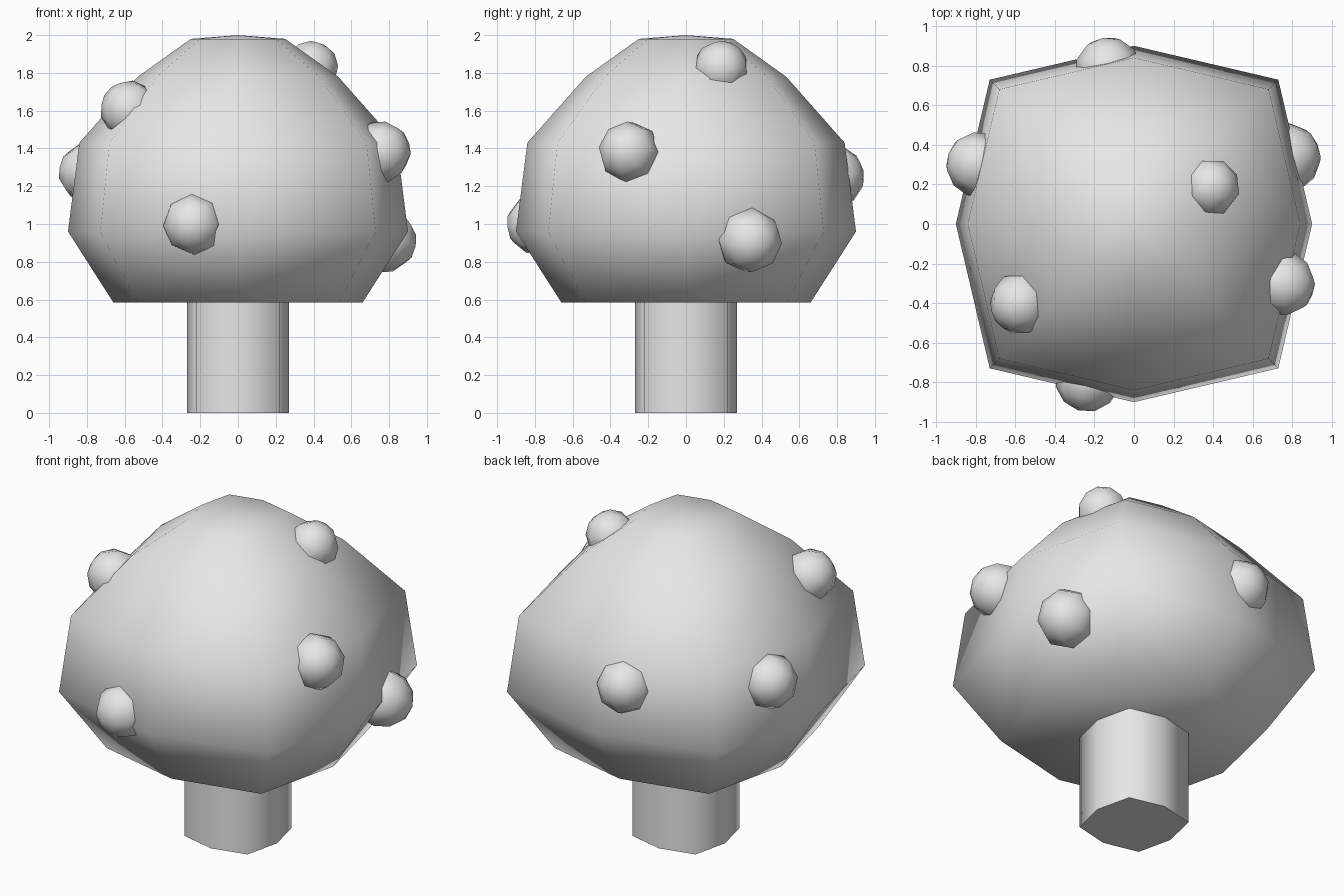
import bpy
import bmesh
from math import radians
from mathutils import Vector

cube = bpy.data.objects.get("Cube")
if cube:
    bpy.data.objects.remove(cube, do_unlink=True)

grey = bpy.data.materials.new("plain_grey")
grey.use_nodes = True
grey.diffuse_color = (0.8, 0.8, 0.8, 1)
grey.node_tree.nodes["Principled BSDF"].inputs["Base Color"].default_value = (0.8, 0.8, 0.8, 1)

# Rounded-square octagon shared by cap and stem
CORNER = 0.81
OCTAGON = [(1, 0), (CORNER, CORNER), (0, 1), (-CORNER, CORNER),
           (-1, 0), (-CORNER, -CORNER), (0, -1), (CORNER, -CORNER)]


def finish(bm, name, smooth=True):
    bmesh.ops.recalc_face_normals(bm, faces=bm.faces)
    for face in bm.faces:
        face.smooth = smooth
    mesh = bpy.data.meshes.new(name)
    bm.to_mesh(mesh)
    bm.free()
    mesh.materials.append(grey)
    obj = bpy.data.objects.new(name, mesh)
    bpy.context.collection.objects.link(obj)
    return obj


def loft(name, profile, tip=None):
    """Stack scaled octagons given as (radius, height); close with a tip or a flat lid."""
    bm = bmesh.new()
    rings = [[bm.verts.new((r * x, r * y, z)) for x, y in OCTAGON] for r, z in profile]
    count = len(OCTAGON)
    for low, high in zip(rings, rings[1:]):
        for i in range(count):
            j = (i + 1) % count
            bm.faces.new((low[i], low[j], high[j], high[i]))
    bm.faces.new(rings[0][::-1])
    if tip is None:
        bm.faces.new(rings[-1])
    else:
        point = bm.verts.new((0, 0, tip))
        for i in range(count):
            bm.faces.new((rings[-1][i], rings[-1][(i + 1) % count], point))
    return finish(bm, name)


# Cap and stem
loft("cap", [(0.66, 0.585), (0.9, 0.96), (0.84, 1.43), (0.53, 1.78), (0.25, 1.98)], tip=2.0)
stem = loft("stem", [(0.27, 0), (0.27, 0.6)])
for face in stem.data.polygons:
    face.use_smooth = abs(face.normal.z) < 0.5
for edge in stem.data.edges:
    a, b = (stem.data.vertices[i].co.z for i in edge.vertices)
    edge.use_edge_sharp = a == b

# Round bumps, each with its pole facing outwards
BUMPS = {
    "front_bump": ((-0.235, -0.785, 1.0), 0.165),
    "upper_right_bump": ((-0.57, -0.4, 1.6), 0.16),
    "left_front_bump": ((0.75, -0.3, 1.38), 0.165),
    "left_back_bump": ((0.77, 0.335, 0.915), 0.175),
    "top_bump": ((0.385, 0.185, 1.82), 0.15),
    "right_back_bump": ((-0.785, 0.3, 1.27), 0.165),
    "back_bump": ((-0.13, 0.775, 1.25), 0.17),
}
for name, (centre, radius) in BUMPS.items():
    bm = bmesh.new()
    bmesh.ops.create_uvsphere(bm, u_segments=8, v_segments=6, radius=radius)
    bump = finish(bm, name)
    bump.location = centre
    outward = Vector(centre) - Vector((0, 0, 1.1))
    bump.rotation_euler = outward.to_track_quat('Z', 'Y').to_euler()
